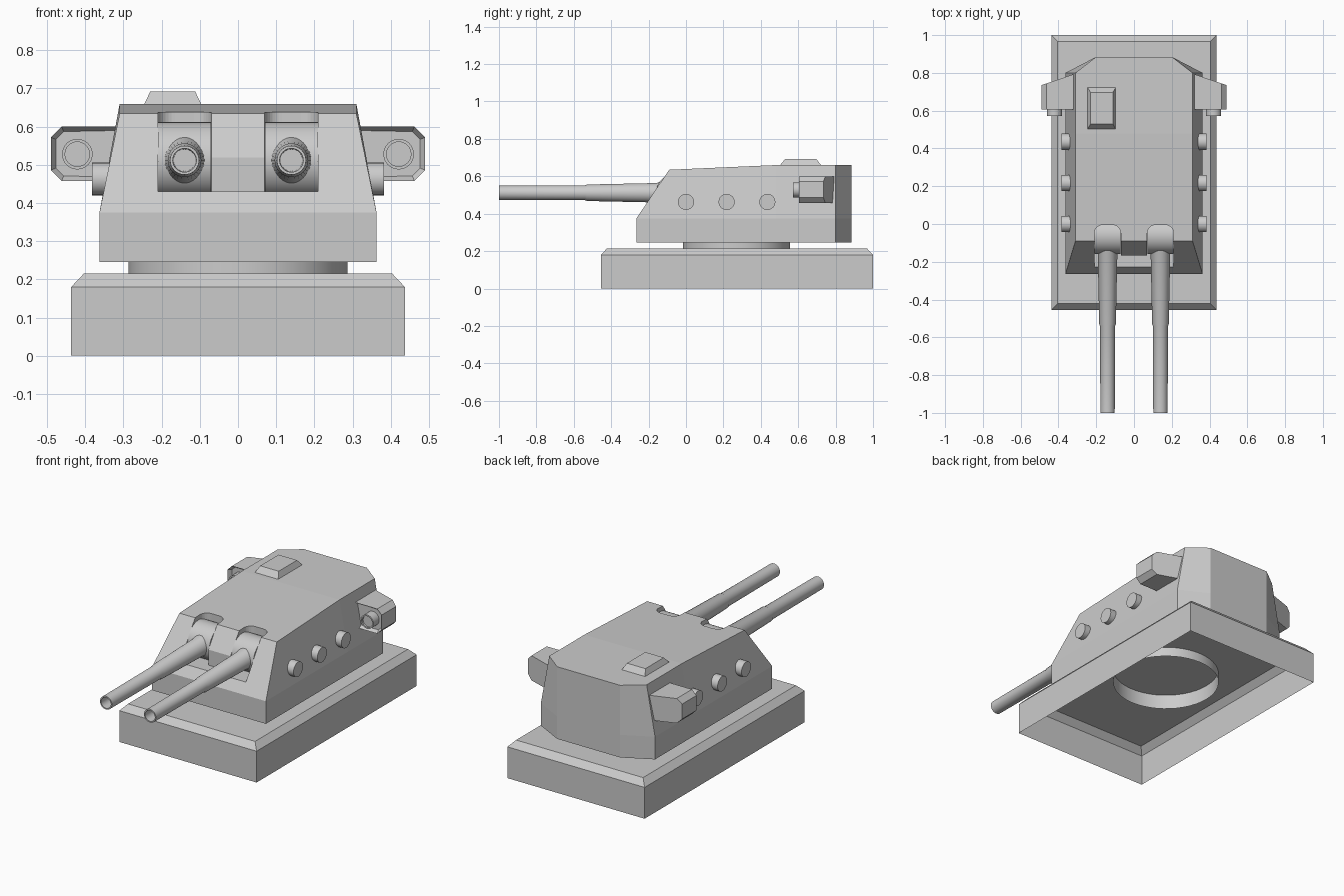
import bpy, bmesh, math
from mathutils import Matrix, Vector

cube = bpy.data.objects.get("Cube")
if cube:
    bpy.data.objects.remove(cube, do_unlink=True)

grey = bpy.data.materials.new("light_grey_paint")
grey.use_nodes = True
grey.diffuse_color = (0.6, 0.6, 0.6, 1)
grey.node_tree.nodes["Principled BSDF"].inputs["Base Color"].default_value = (0.6, 0.6, 0.6, 1)


def finish(name, bm, smooth=False):
    bmesh.ops.recalc_face_normals(bm, faces=bm.faces)
    mesh = bpy.data.meshes.new(name)
    bm.to_mesh(mesh)
    bm.free()
    mesh.materials.append(grey)
    obj = bpy.data.objects.new(name, mesh)
    bpy.context.collection.objects.link(obj)
    if smooth:
        bpy.ops.object.select_all(action='DESELECT')
        obj.select_set(True)
        bpy.context.view_layer.objects.active = obj
        bpy.ops.object.shade_smooth_by_angle(angle=math.radians(35))
    return obj


def loft(bm, loops, cap_start=True, cap_end=True):
    """Skin closed loops of equal length."""
    rings = [[bm.verts.new(p) for p in loop] for loop in loops]
    for a, b in zip(rings, rings[1:]):
        for i in range(len(a)):
            j = (i + 1) % len(a)
            bm.faces.new((a[i], a[j], b[j], b[i]))
    if cap_start:
        bm.faces.new(rings[0])
    if cap_end:
        bm.faces.new(rings[-1])
    return rings


def rect(x0, x1, y0, y1, z):
    return [(x0, y0, z), (x1, y0, z), (x1, y1, z), (x0, y1, z)]


def circle(r, n, place):
    return [place(r * math.cos(math.tau * i / n), r * math.sin(math.tau * i / n)) for i in range(n)]


def lathe(name, profile, n, place, caps=(True, True)):
    """Profile of (radius, distance); place(u, v, distance) orients the axis."""
    bm = bmesh.new()
    loft(bm, [circle(r, n, lambda u, v, d=d: place(u, v, d)) for r, d in profile], *caps)
    return finish(name, bm, True)


def cut(target, cutter):
    mod = target.modifiers.new("opening", 'BOOLEAN')
    mod.operation = 'DIFFERENCE'
    mod.solver = 'EXACT'
    mod.object = cutter
    cutter.hide_render = True
    cutter.hide_viewport = True
    cutter.display_type = 'WIRE'


# Base: open-bottomed shell with a bevelled rim and a round hole in its deck
RING_Y, RING_R = 0.27, 0.287
bm = bmesh.new()
shell = loft(bm, [rect(-0.437, 0.437, -0.455, 1, 0), rect(-0.437, 0.437, -0.455, 1, 0.18),
                  rect(-0.404, 0.404, -0.422, 0.967, 0.215)], False, False)
hole = [bm.verts.new(p) for p in circle(RING_R, 48, lambda u, v: (u, v + RING_Y, 0.215))]
edges = [bm.edges.new((hole[i - 1], hole[i])) for i in range(48)]
top = shell[-1]
edges += [bm.edges.get((top[i - 1], top[i])) for i in range(4)]
bmesh.ops.triangle_fill(bm, edges=edges, use_beauty=True)
finish("base", bm)

# Rotating ring between base and gunhouse
lathe("turning_ring", [(RING_R, 0.16), (RING_R, 0.25)], 48,
      lambda u, v, d: (u, v + RING_Y, d), (False, False))


# Gunhouse: vertical skirt, sloped upper armour, angled rear corners
def plan(half, front, z_front, z_rear):
    side = [(half, front, z_front), (half, 0.48, z_rear), (half, 0.80, z_rear), (0.20, 0.885, z_rear)]
    return side + [(-x, y, z) for x, y, z in reversed(side)]


bm = bmesh.new()
rings = loft(bm, [plan(0.363, -0.265, 0.245, 0.245), plan(0.363, -0.265, 0.375, 0.375),
                  plan(0.31, -0.09, 0.635, 0.66)], True, False)
roof = rings[-1]
bm.faces.new((roof[0], roof[1], roof[6], roof[7]))
bm.faces.new(roof[1:7])
gunhouse = finish("gunhouse", bm)

# Shallow recess across the front plate
bm = bmesh.new()
loft(bm, [rect(-0.21, 0.21, -0.5, -0.168, 0.43), rect(-0.21, 0.21, -0.5, -0.168, 0.56)])
cut(gunhouse, finish("front_recess_cutter", bm))

for s, label in ((1, "left"), (-1, "right")):
    cx = 0.14 * s
    # Gun slot with rounded rear corners
    back, r = -0.005, 0.045
    arc = [(0.07 - r + r * math.cos(a), back - r + r * math.sin(a))
           for a in (math.pi / 2 * i / 8 for i in range(9))]
    half = [(0.07, -0.5)] + arc
    outline = half + [(-x, y) for x, y in reversed(half)]
    bm = bmesh.new()
    loft(bm, [[(cx + x, y, z) for x, y in outline] for z in (0.43, 0.8)])
    cut(gunhouse, finish(label + "_slot_cutter", bm))

    # Curved mantlet
    lathe(label + "_mantlet", [(0.1, cx - 0.069), (0.1, cx + 0.069)], 48,
          lambda u, v, d: (d, u - 0.06, v + 0.512))

    # Stepped gun barrel with hollow muzzle
    lathe(label + "_gun_barrel",
          [(0.06, -0.06), (0.06, -0.14), (0.052, -0.155), (0.044, -0.53), (0.04, -0.54),
           (0.038, -1), (0.031, -1), (0.029, -0.85)], 32,
          lambda u, v, d: (cx + u, d, v + 0.512))

    # Side ports
    for i, y in enumerate((0, 0.217, 0.435)):
        lathe(f"{label}_side_port_{i + 1}", [(0.043, 0.32 * s), (0.043, 0.383 * s)], 24,
              lambda u, v, d: (d, y + u, v + 0.463))

    # Rangefinder housing with swept-back rear and recessed front
    section = [(0.3, 0.458), (0.462, 0.458), (0.49, 0.486), (0.49, 0.572), (0.462, 0.6), (0.3, 0.6)]
    bm = bmesh.new()
    loft(bm, [[(s * x, 0.605, z) for x, z in section],
              [(s * x, 0.735 + (0.49 - x) * 0.34, z) for x, z in section]])
    bm.normal_update()
    bmesh.ops.recalc_face_normals(bm, faces=bm.faces)
    front = min(bm.faces, key=lambda f: f.calc_center_median().y)
    bmesh.ops.inset_region(bm, faces=[front], thickness=0.014)
    bmesh.ops.translate(bm, verts=front.verts, vec=(0, 0.02, 0))
    finish(label + "_rangefinder", bm)
    lathe(label + "_rangefinder_lens",
          [(0.04, 0.65), (0.04, 0.572), (0.032, 0.572), (0.032, 0.582)], 32,
          lambda u, v, d: (s * 0.421 + u, d, v + 0.528))

# Roof hatch
bm = bmesh.new()
loft(bm, [rect(-0.245, -0.097, 0.503, 0.722, 0.65), rect(-0.245, -0.097, 0.503, 0.722, 0.66),
          rect(-0.23, -0.112, 0.53, 0.697, 0.692)])
finish("roof_hatch", bm)
